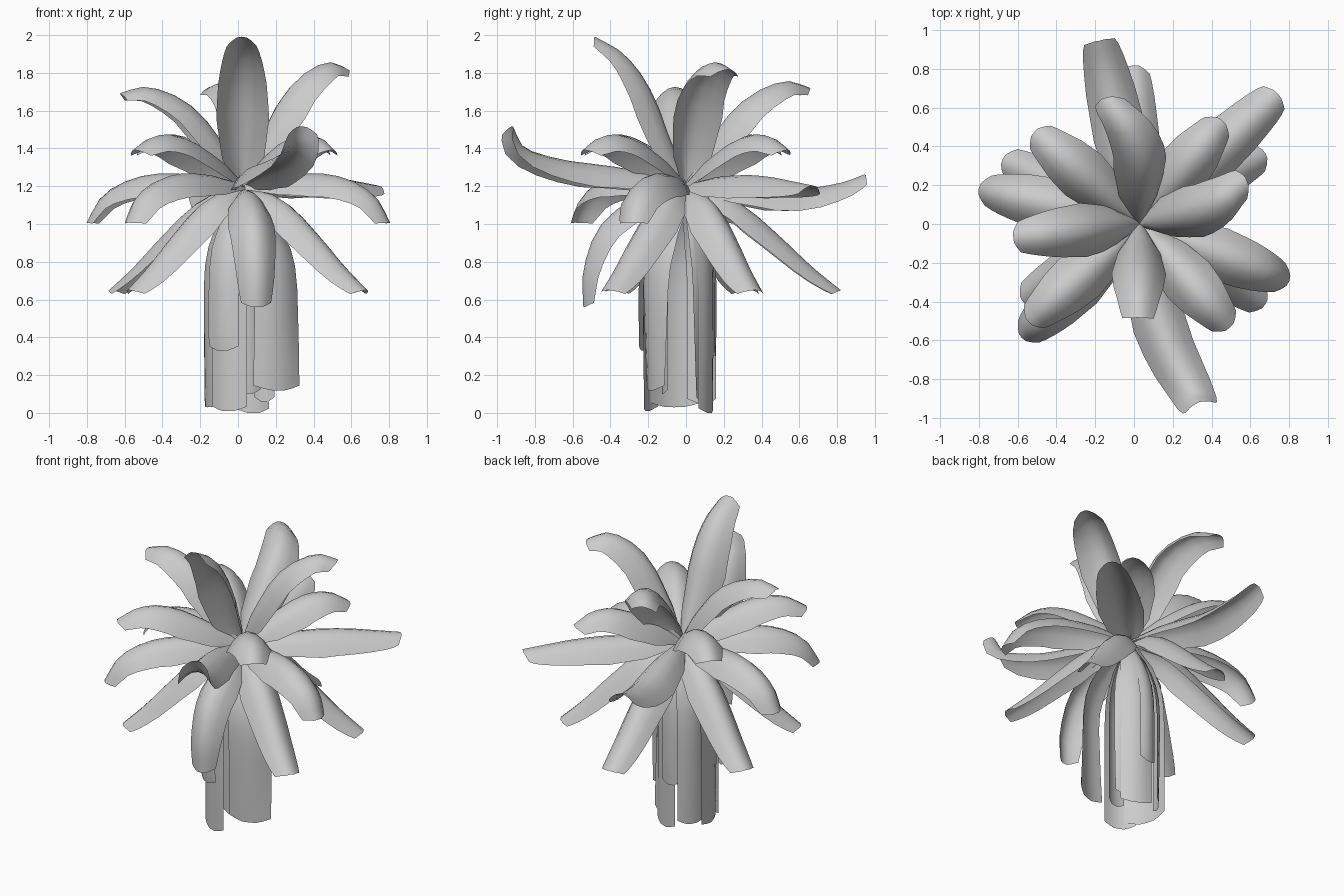
import bpy
import bmesh
import math
from mathutils import Matrix, Vector

cube = bpy.data.objects.get("Cube")
if cube:
    bpy.data.objects.remove(cube, do_unlink=True)

# Single grey leaf colour
grey = bpy.data.materials.new("leaf_grey")
grey.use_nodes = True
grey.diffuse_color = (0.6, 0.6, 0.6, 1)
grey.node_tree.nodes["Principled BSDF"].inputs["Base Color"].default_value = (0.6, 0.6, 0.6, 1)

ROOT = Vector((0.03, 0, 1.2))
ROWS = 10
COLUMNS = 6


def smooth_path(points, t):
    """Catmull-Rom sample of a point list, t from 0 to 1."""
    last = len(points) - 1
    i = min(int(t * last), last - 1)
    f = t * last - i
    b, c = points[i], points[i + 1]
    a = points[i - 1] if i > 0 else b * 2 - c
    d = points[i + 2] if i + 2 <= last else c * 2 - b
    return 0.5 * (b * 2 + (c - a) * f + (a * 2 - b * 5 + c * 4 - d) * f ** 2
                  + (b * 3 - a - c * 3 + d) * f ** 3)


def half_width(t, shape):
    """Interpolate evenly spaced half widths along the leaf."""
    pos = t * (len(shape) - 1)
    i = min(int(pos), len(shape) - 2)
    return shape[i] + (shape[i + 1] - shape[i]) * (pos - i)


def make_leaf(name, tip, profile, shape, bend=0, arch=0.95, twist=0):
    """Arched strip; profile holds (fraction of reach, height) pairs."""
    reach = Vector((tip[0], tip[1], 0)) - Vector((ROOT.x, ROOT.y, 0))
    side = Vector((reach.y, -reach.x, 0)).normalized()
    points = [Vector((ROOT.x, ROOT.y, z)) + reach * f
              + side * bend * math.sin(math.pi * min(f, 1)) for f, z in profile]
    bm = bmesh.new()
    rows = []
    for r in range(ROWS + 1):
        t = r / ROWS
        centre = smooth_path(points, t)
        tangent = (smooth_path(points, min(t + 0.03, 1))
                   - smooth_path(points, max(t - 0.03, 0))).normalized()
        across = Matrix.Rotation(twist * t, 3, "Z") @ side
        normal = across.cross(tangent).normalized()
        w = half_width(t, shape)
        # The leaf flattens toward its tip
        depth = w * arch * (1 - 0.4 * t * t)
        row = []
        for c in range(COLUMNS + 1):
            u = 2 * c / COLUMNS - 1
            p = centre + across * w * u - normal * depth * (u * u - 0.3)
            # Blunt, cut-off tip
            if r == ROWS:
                p -= tangent * 0.04 * max(0, abs(u) - 0.4)
            row.append(bm.verts.new(p))
        rows.append(row)
    for low, high in zip(rows, rows[1:]):
        for c in range(COLUMNS):
            face = bm.faces.new((low[c], low[c + 1], high[c + 1], high[c]))
            face.smooth = True
    mesh = bpy.data.meshes.new(name)
    bm.to_mesh(mesh)
    bm.free()
    mesh.materials.append(grey)
    leaf = bpy.data.objects.new(name, mesh)
    bpy.context.collection.objects.link(leaf)


BLADE = (0.025, 0.11, 0.14, 0.128, 0.105, 0.08)
NARROW = (0.02, 0.1, 0.125, 0.115, 0.1, 0.08)
STRIP = (0.02, 0.07, 0.09, 0.09, 0.09, 0.09)

# Tall leaves that rise and curl over: x, y, rise, bend
TALL = [(0.58, 0.22, 0.63, 0.05), (-0.62, -0.07, 0.5, 0), (-0.14, 0.65, 0.53, 0.09)]
for n, (x, y, rise, bend) in enumerate(TALL):
    curve = [(0, 0), (0.19, 0.38), (0.46, 0.8), (0.77, 1), (1, 0.96)]
    make_leaf(f"tall_leaf_{n}", (x, y), [(f, ROOT.z + rise * h) for f, h in curve], BLADE, bend)

# Topmost leaf and the long front leaf with the upturned end
make_leaf("crown_leaf", (0.02, -0.49),
          [(0, 1.2), (0.22, 1.42), (0.45, 1.7), (0.7, 1.88), (1, 1.98)], BLADE)
make_leaf("upturned_leaf", (0.34, -0.93),
          [(0, 1.2), (0.32, 1.26), (0.65, 1.3), (0.92, 1.38), (1, 1.51)], BLADE, 0.07)

# Long flat leaves, one sagging then lifting at the end
make_leaf("spreading_leaf", (0.74, 0.67),
          [(0, 1.2), (0.3, 1.22), (0.6, 1.22), (0.85, 1.2), (1, 1.19)], BLADE)
make_leaf("sagging_leaf", (-0.18, 0.95),
          [(0, 1.2), (0.3, 1.18), (0.6, 1.15), (0.85, 1.19), (1, 1.25)], BLADE)

# Families sharing one side profile: tips, profile, shape
FAMILIES = {
    "arching_leaf": ([(0.45, 0.53), (0.49, -0.53), (-0.54, -0.5), (-0.51, 0.47)],
                     [(0, 1.2), (0.3, 1.33), (0.6, 1.43), (0.82, 1.44), (1, 1.38)], BLADE),
    "drooping_leaf": ([(0.79, -0.29), (-0.79, 0.18), (-0.57, -0.58)],
                      [(0, 1.2), (0.35, 1.23), (0.65, 1.22), (0.88, 1.14), (1, 1.0)], BLADE),
    "low_leaf": ([(0.67, 0.36), (0.67, -0.41), (-0.67, 0.33), (-0.57, -0.39), (0, 0.81)],
                 [(0, 1.18), (0.28, 1.11), (0.55, 0.94), (0.8, 0.76), (1, 0.64)], NARROW),
    "front_low_leaf": ([(0.1, -0.53)],
                       [(0, 1.18), (0.4, 1.13), (0.8, 0.98), (0.98, 0.76), (1, 0.56)], NARROW),
}
for name, (tips, profile, shape) in FAMILIES.items():
    for n, tip in enumerate(tips):
        make_leaf(f"{name}_{n}", tip, profile, shape)

# Dead leaves hanging down as the trunk: x, y, bottom, width factor, twist
HANGING = [(0.21, -0.18, 0.12, 1.45, -0.43), (-0.08, -0.22, 0.33, 1, 0),
           (-0.05, -0.2, 0.01, 1.1, 0), (-0.15, -0.06, 0.03, 1.6, 0),
           (0.08, 0.12, 0, 1.1, 0), (-0.11, 0.09, 0.05, 1, 0),
           (0.14, 0.07, 0.06, 0.6, 0.9), (0.05, -0.12, 0.1, 0.8, 0),
           (0.01, 0.15, 0.3, 0.7, 0)]
for n, (x, y, bottom, size, twist) in enumerate(HANGING):
    drop = [(0, 1.18), (0.65, 1.0), (1, 0.78), (1.03, 0.45), (1, bottom)]
    make_leaf(f"hanging_leaf_{n}", (x, y), drop, [w * size for w in STRIP], 0, 0.4, twist)
